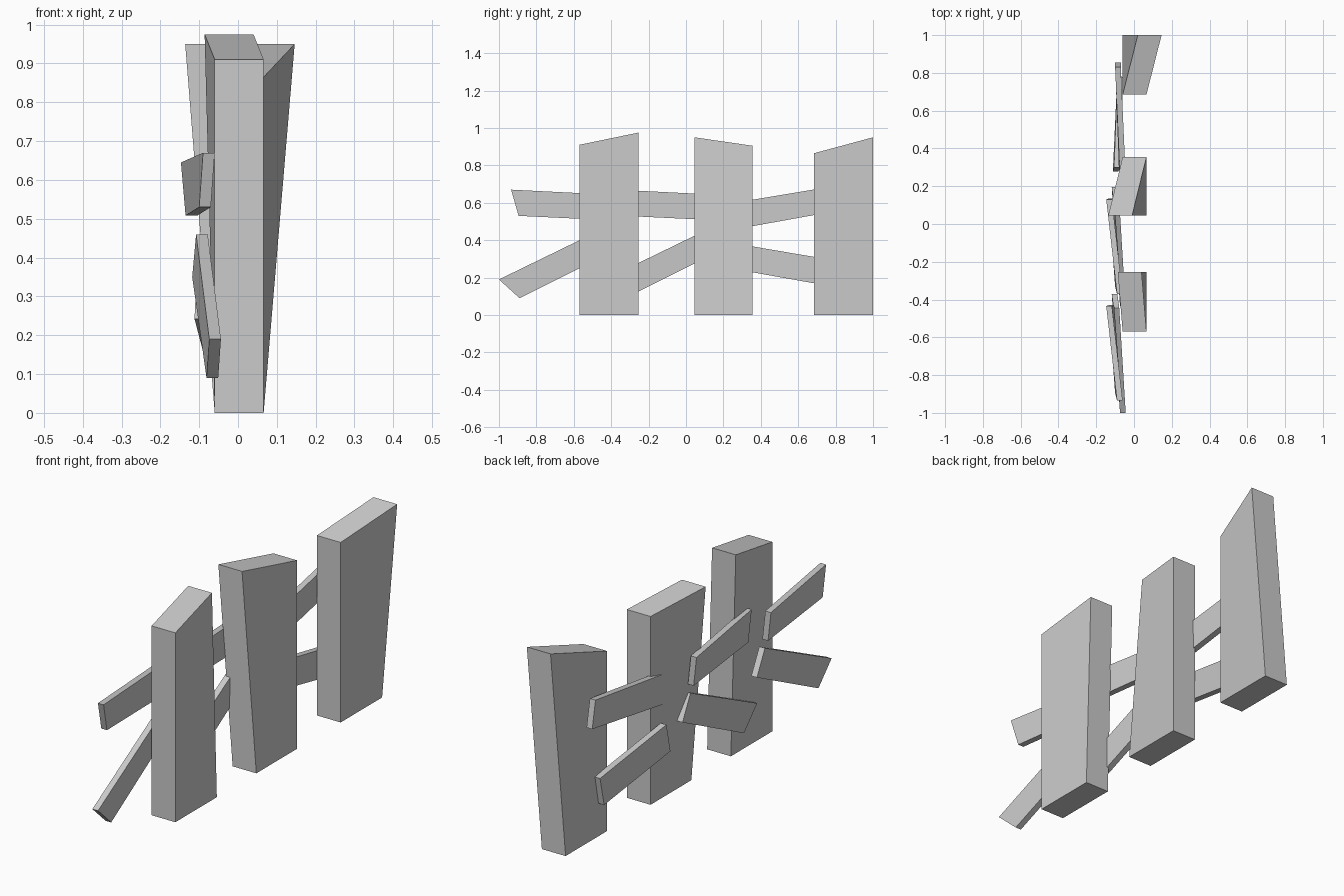
import bpy

if "Cube" in bpy.data.objects:
    bpy.data.objects.remove(bpy.data.objects["Cube"])

FACES = [(0, 1, 2, 3), (7, 6, 5, 4), (0, 4, 5, 1), (1, 5, 6, 2), (2, 6, 7, 3), (3, 7, 4, 0)]


def plank(name, near_bottom, near_top, far_bottom, far_top, thick, dy=0.0):
    """Six-sided board; each corner pair is given by its left (low x) point."""
    verts = []
    for low, high in ((near_bottom, near_top), (far_bottom, far_top)):
        for (x, y, z), side in ((low, 0), (low, thick), (high, thick), (high, 0)):
            verts.append((x + side, y + dy, z))
    mesh = bpy.data.meshes.new(name)
    mesh.from_pydata(verts, [], FACES)
    mesh.validate()
    import bmesh
    bm = bmesh.new()
    bm.from_mesh(mesh)
    bmesh.ops.recalc_face_normals(bm, faces=bm.faces)
    bm.to_mesh(mesh)
    bm.free()
    obj = bpy.data.objects.new(name, mesh)
    bpy.context.collection.objects.link(obj)
    return obj


# Posts: near y, far y, near top (x, z), far top (x, z)
X0 = -0.06
posts = [
    ("front_post", -0.57, -0.255, (X0, 0.91), (-0.086, 0.975)),
    ("middle_post", 0.045, 0.355, (-0.136, 0.95), (X0, 0.905)),
    ("back_post", 0.685, 1.0, (X0, 0.865), (0.02, 0.95)),
]
for name, y0, y1, (xa, za), (xb, zb) in posts:
    plank(name, (X0, y0, 0), (xa, y0, za), (X0, y1, 0), (xb, y1, zb), 0.126)

# Front and middle spans share the same pair of rails
for span, dy in (("front", 0.0), ("middle", 0.565)):
    plank(span + "_upper_rail", (-0.1, -0.895, 0.53), (-0.09, -0.935, 0.67),
          (-0.135, -0.43, 0.508), (-0.147, -0.435, 0.645), 0.03, dy)
    plank(span + "_lower_rail", (-0.081, -0.89, 0.09), (-0.074, -1.0, 0.19),
          (-0.118, -0.37, 0.35), (-0.108, -0.445, 0.46), 0.03, dy)

# Back span rails
plank("back_upper_rail", (-0.08, 0.29, 0.463), (-0.075, 0.27, 0.602),
      (-0.1, 0.855, 0.565), (-0.1, 0.83, 0.695), 0.03)
plank("back_lower_rail", (-0.112, 0.278, 0.242), (-0.106, 0.3, 0.376),
      (-0.09, 0.75, 0.158), (-0.087, 0.777, 0.295), 0.03)
